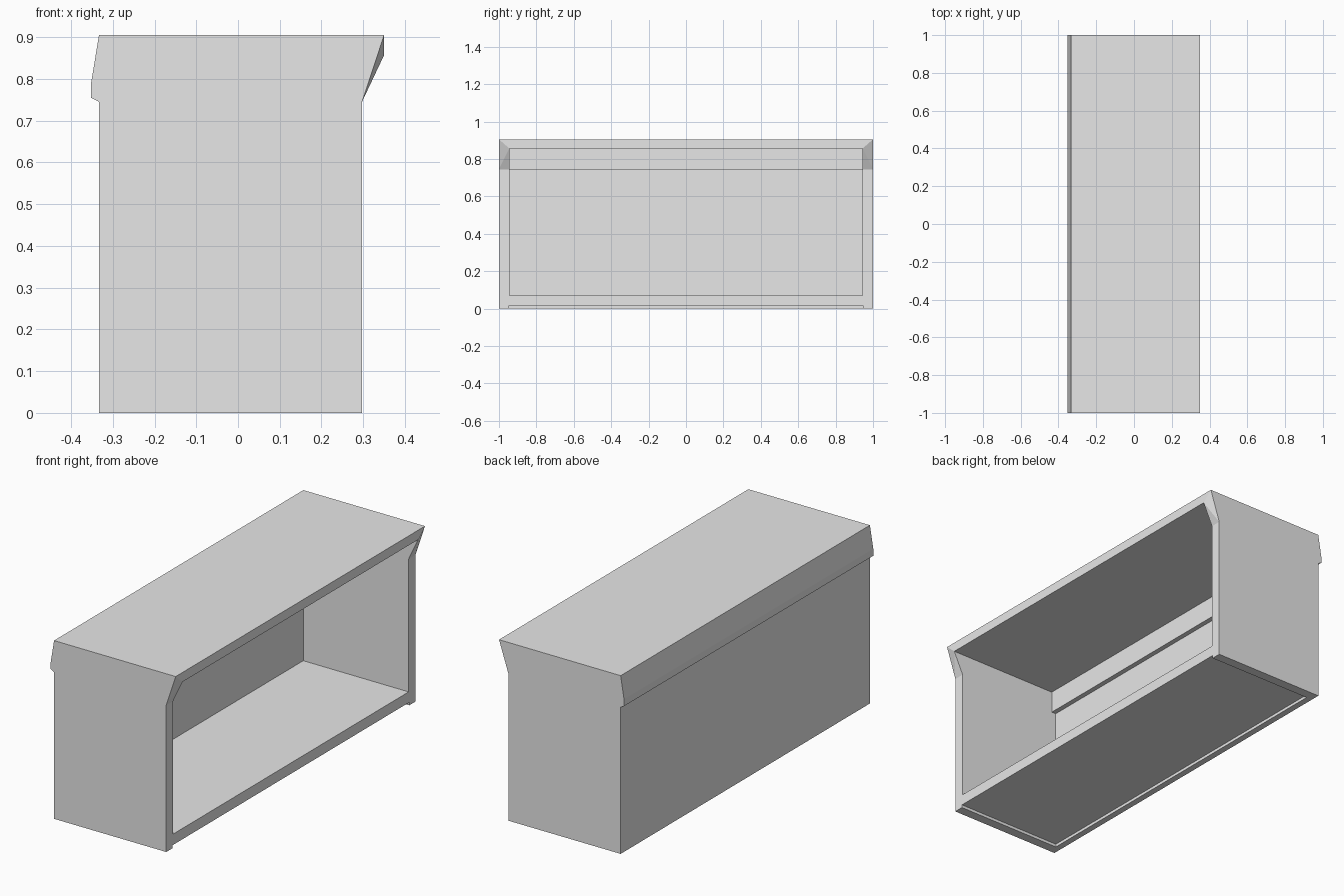
import bpy
import bmesh

cube = bpy.data.objects.get("Cube")
if cube:
    bpy.data.objects.remove(cube, do_unlink=True)

grey = bpy.data.materials.new("plain grey")
grey.use_nodes = True
colour = (0.8, 0.8, 0.8, 1)
grey.diffuse_color = colour
grey.node_tree.nodes["Principled BSDF"].inputs["Base Color"].default_value = colour


def loft(name, sections):
    """Solid through (y, xz profile) sections with equal point counts."""
    bm = bmesh.new()
    rings = [[bm.verts.new((x, y, z)) for x, z in pts] for y, pts in sections]
    bm.faces.new(rings[0])
    bm.faces.new(rings[-1])
    count = len(rings[0])
    for a, b in zip(rings, rings[1:]):
        for i in range(count):
            j = (i + 1) % count
            bm.faces.new((a[i], a[j], b[j], b[i]))
    bmesh.ops.remove_doubles(bm, verts=bm.verts, dist=0.0001)
    twisted = [f for f in bm.faces if any(
        abs((v.co - f.verts[0].co).dot(f.normal)) > 0.0005 for v in f.verts)]
    bm.normal_update()
    twisted = [f for f in bm.faces if len(f.verts) == 4 and any(
        abs((v.co - f.calc_center_median()).dot(f.normal)) > 0.0005 for v in f.verts)]
    bmesh.ops.triangulate(bm, faces=twisted)
    bmesh.ops.recalc_face_normals(bm, faces=bm.faces)
    mesh = bpy.data.meshes.new(name)
    bm.to_mesh(mesh)
    bm.free()
    mesh.materials.append(grey)
    obj = bpy.data.objects.new(name, mesh)
    bpy.context.collection.objects.link(obj)
    return obj


def carve(body, cutter):
    cutter.hide_render = True
    mod = body.modifiers.new(cutter.name, "BOOLEAN")
    mod.operation = "DIFFERENCE"
    mod.solver = "EXACT"
    mod.object = cutter
    bpy.context.view_layer.objects.active = body
    bpy.ops.object.modifier_apply(modifier=mod.name)
    bpy.data.objects.remove(cutter, do_unlink=True)


END, INNER = 1.0, 0.945
# Back edge with its raised band, shared by every section
back = [(-0.333, 0.905), (-0.352, 0.79), (-0.352, 0.755), (-0.333, 0.745),
        (-0.333, 0), (0.297, 0), (0.297, 0.745)]
outer = back + [(0.35, 0.905), (0.35, 0.905)]
inner = back + [(0.35, 0.857), (0.35, 0.905)]

# Outer shell, its front lip tapering to a point at each end
shell = loft("cabinet_shell", [(-END, outer), (-INNER, inner), (INNER, inner), (END, outer)])

# Open compartment with a ledge along the back wall
room = [(-0.295, 0.07), (0.45, 0.07), (0.45, 0.857),
        (-0.27, 0.857), (-0.27, 0.745), (-0.295, 0.745)]
carve(shell, loft("compartment", [(-INNER, room), (INNER, room)]))

# Shallow recess under the floor, open at the front
under = [(-0.30, -0.1), (0.45, -0.1), (0.45, 0.015), (-0.30, 0.015)]
carve(shell, loft("underside_recess", [(-0.95, under), (0.95, under)]))

# Merge coplanar pieces for clean flat panels
bm = bmesh.new()
bm.from_mesh(shell.data)
bmesh.ops.dissolve_limit(bm, angle_limit=0.005, verts=bm.verts, edges=bm.edges)
bm.to_mesh(shell.data)
bm.free()
